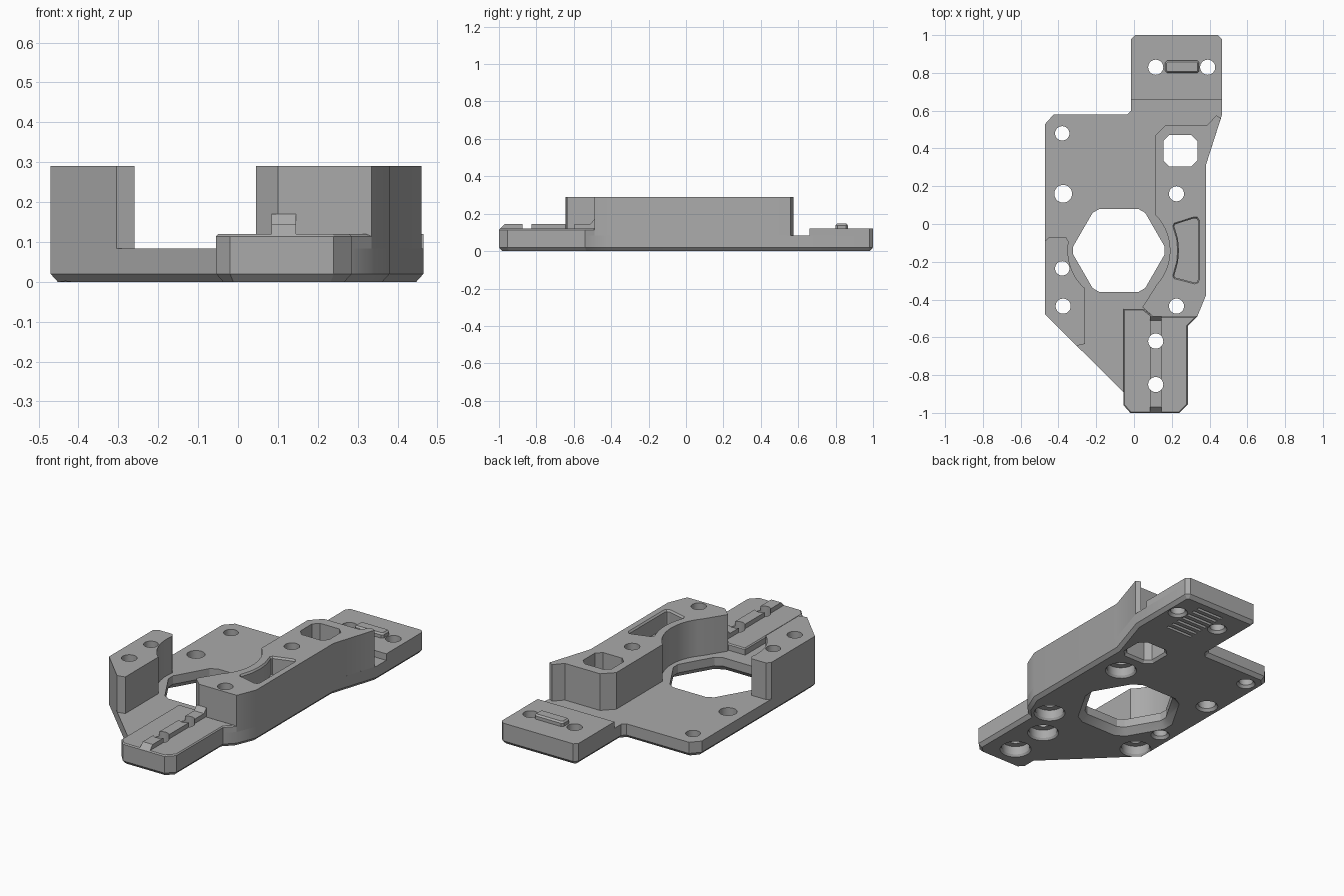
import bpy, bmesh, math
from mathutils import Vector

cube = bpy.data.objects.get("Cube")
if cube:
    bpy.data.objects.remove(cube, do_unlink=True)

grey = bpy.data.materials.new("plain grey")
grey.use_nodes = True
grey.diffuse_color = (0.4, 0.4, 0.4, 1)
grey.node_tree.nodes["Principled BSDF"].inputs["Base Color"].default_value = (0.4, 0.4, 0.4, 1)

BASE, TAB, TALL = 0.083, 0.12, 0.29


def offset(outline, d):
    """Grow a counter-clockwise outline by d with mitred corners."""
    pts = [Vector(p) for p in outline]
    out = []
    for i, p in enumerate(pts):
        a = (p - pts[i - 1]).normalized()
        b = (pts[(i + 1) % len(pts)] - p).normalized()
        n, m = Vector((a.y, -a.x)), Vector((b.y, -b.x))
        out.append(p + (n + m) * d / (1 + n.dot(m)))
    return out


def loft(bm, outline, levels):
    """Closed solid through levels of (height, outline growth)."""
    rings = [[bm.verts.new((p.x, p.y, z)) for p in offset(outline, d)] for z, d in levels]
    bm.faces.new(rings[0][::-1])
    bm.faces.new(rings[-1])
    n = len(outline)
    for low, high in zip(rings, rings[1:]):
        for i in range(n):
            j = (i + 1) % n
            bm.faces.new((low[i], low[j], high[j], high[i]))


def finish(bm, name):
    mesh = bpy.data.meshes.new(name)
    bm.to_mesh(mesh)
    bm.free()
    mesh.materials.append(grey)
    ob = bpy.data.objects.new(name, mesh)
    bpy.context.collection.objects.link(ob)
    return ob


def solid(name, outline, levels):
    bm = bmesh.new()
    loft(bm, outline, levels)
    return finish(bm, name)


def arc(cx, cy, r, start, end, steps):
    angles = [math.radians(start + (end - start) * i / steps) for i in range(steps + 1)]
    return [(cx + r * math.cos(a), cy + r * math.sin(a)) for a in angles]


def circle(cx, cy, r):
    return arc(cx, cy, r, 0, 360, 32)[:-1]


def box(x0, x1, y0, y1, c=0):
    """Rectangle with optional cut corners."""
    if not c:
        return [(x0, y0), (x1, y0), (x1, y1), (x0, y1)]
    return [(x0 + c, y0), (x1 - c, y0), (x1, y0 + c), (x1, y1 - c),
            (x1 - c, y1), (x0 + c, y1), (x0, y1 - c), (x0, y0 + c)]


# Base plate with chamfered underside
plate = [(-0.02, -1), (0.24, -1), (0.285, -0.955), (0.285, -0.54), (0.335, -0.49),
         (0.38, -0.38), (0.38, 0.31), (0.465, 0.575), (0.465, 0.98), (0.445, 1),
         (0.005, 1), (-0.015, 0.98), (-0.015, 0.6), (-0.035, 0.58), (-0.425, 0.58),
         (-0.47, 0.53), (-0.47, -0.48), (-0.055, -0.89), (-0.055, -0.96)]
parts = [solid("base_plate", plate, [(0, -0.018), (0.02, 0), (BASE, 0)])]

# Raised front and back tabs
front = [(-0.055, -0.96), (-0.02, -1), (0.24, -1), (0.285, -0.955), (0.285, -0.54),
         (0.335, -0.49), (0.1, -0.49), (0.05, -0.45), (-0.055, -0.45)]
parts.append(solid("front_tab", front, [(BASE, 0), (TAB - 0.006, 0), (TAB, -0.006)]))
back = [(-0.015, 0.66), (0.465, 0.66), (0.465, 0.98), (0.445, 1), (0.005, 1), (-0.015, 0.98)]
parts.append(solid("back_tab", back, [(BASE, 0), (TAB, 0)]))

# Tall blocks, scooped around the hexagonal opening
HX, HY = -0.08, -0.14
right = [(0.1, -0.49), (0.335, -0.49), (0.38, -0.38), (0.38, 0.31), (0.46, 0.56),
         (0.435, 0.575), (0.39, 0.525), (0.17, 0.525), (0.11, 0.465)]
right += arc(HX, HY, 0.27, 45, -42, 18) + [(0.045, -0.44)]
parts.append(solid("tall_block_left", right, [(BASE, 0), (TALL, 0)]))
left = [(-0.47, -0.48), (-0.305, -0.645), (-0.26, -0.635), (-0.26, -0.34)]
left += arc(HX, HY, 0.27, 226, 170, 12) + [(-0.36, -0.07), (-0.45, -0.07), (-0.47, -0.09)]
parts.append(solid("tall_block_right", left, [(BASE, 0), (TALL, 0)]))

# Grooved rail on the front tab, extruded from its side profile
bm = bmesh.new()
side = [(-0.995, TAB), (-0.49, TAB), (-0.49, 0.17), (-0.512, 0.145), (-0.97, 0.145)]
face = bm.faces.new([bm.verts.new((0.084, y, z)) for y, z in side])
ext = bmesh.ops.extrude_face_region(bm, geom=[face])
bmesh.ops.translate(bm, vec=(0.062, 0, 0), verts=[v for v in ext["geom"] if isinstance(v, bmesh.types.BMVert)])
bmesh.ops.recalc_face_normals(bm, faces=bm.faces)
parts.append(finish(bm, "front_rail"))

# Small key on the back tab
parts.append(solid("back_key", box(0.165, 0.345, 0.8, 0.865, 0.01),
                   [(TAB, 0), (0.138, 0), (0.147, -0.008)]))

# Cutters: screw holes, openings, pocket and underside slots
bm = bmesh.new()
BIG, SMALL = 0.075, 0.04
for x, y in [(0.225, 0.16), (0.225, -0.435), (0.115, -0.62), (0.115, -0.85), (-0.375, -0.435)]:
    grow = BIG - SMALL
    loft(bm, circle(x, y, SMALL), [(-0.01, grow + 0.015), (0.012, grow), (0.06, grow), (0.0601, 0), (0.4, 0)])
for x, y, r in [(-0.38, 0.48, 0.038), (-0.375, 0.16, 0.047), (-0.38, -0.235, 0.038),
                (0.115, 0.83, 0.04), (0.39, 0.83, 0.04)]:
    loft(bm, circle(x, y, r), [(-0.01, 0.02), (0.015, 0), (0.4, 0)])
hexagon = []
for k in range(6):
    hexagon += arc(HX, HY, 0.243, 60 * k - 5, 60 * k + 5, 1)
loft(bm, hexagon, [(-0.01, 0.045), (0.035, 0), (0.4, 0)])
loft(bm, box(0.155, 0.335, 0.305, 0.47, 0.03), [(-0.01, 0.02), (0.015, 0), (0.4, 0)])
pocket = [(0.212, -0.29), (0.32, -0.318), (0.34, -0.312), (0.347, -0.295), (0.347, 0.02),
          (0.335, 0.038), (0.315, 0.038), (0.212, 0.005), (0.204, -0.01), (0.225, -0.08),
          (0.23, -0.14), (0.225, -0.2), (0.204, -0.275)]
loft(bm, pocket, [(0.19, -0.008), (0.28, -0.008), (0.3, 0.006)])
for i in range(7):
    y = 0.68 + 0.042 * i
    loft(bm, box(0.17, 0.335, y - 0.009, y + 0.009), [(-0.01, 0), (0.015, 0)])
cutter = finish(bm, "hole_cutter")
cutter.hide_render = True

# Cut each part, then keep hard edges crisp and scoops smooth
for ob in parts:
    bpy.ops.object.select_all(action="DESELECT")
    ob.select_set(True)
    bpy.context.view_layer.objects.active = ob
    if ob.name != "back_key":
        mod = ob.modifiers.new("holes", "BOOLEAN")
        mod.operation, mod.solver, mod.object = "DIFFERENCE", "EXACT", cutter
        bpy.ops.object.modifier_apply(modifier=mod.name)
    bpy.ops.object.shade_smooth_by_angle(angle=math.radians(25))
bpy.data.objects.remove(cutter, do_unlink=True)
